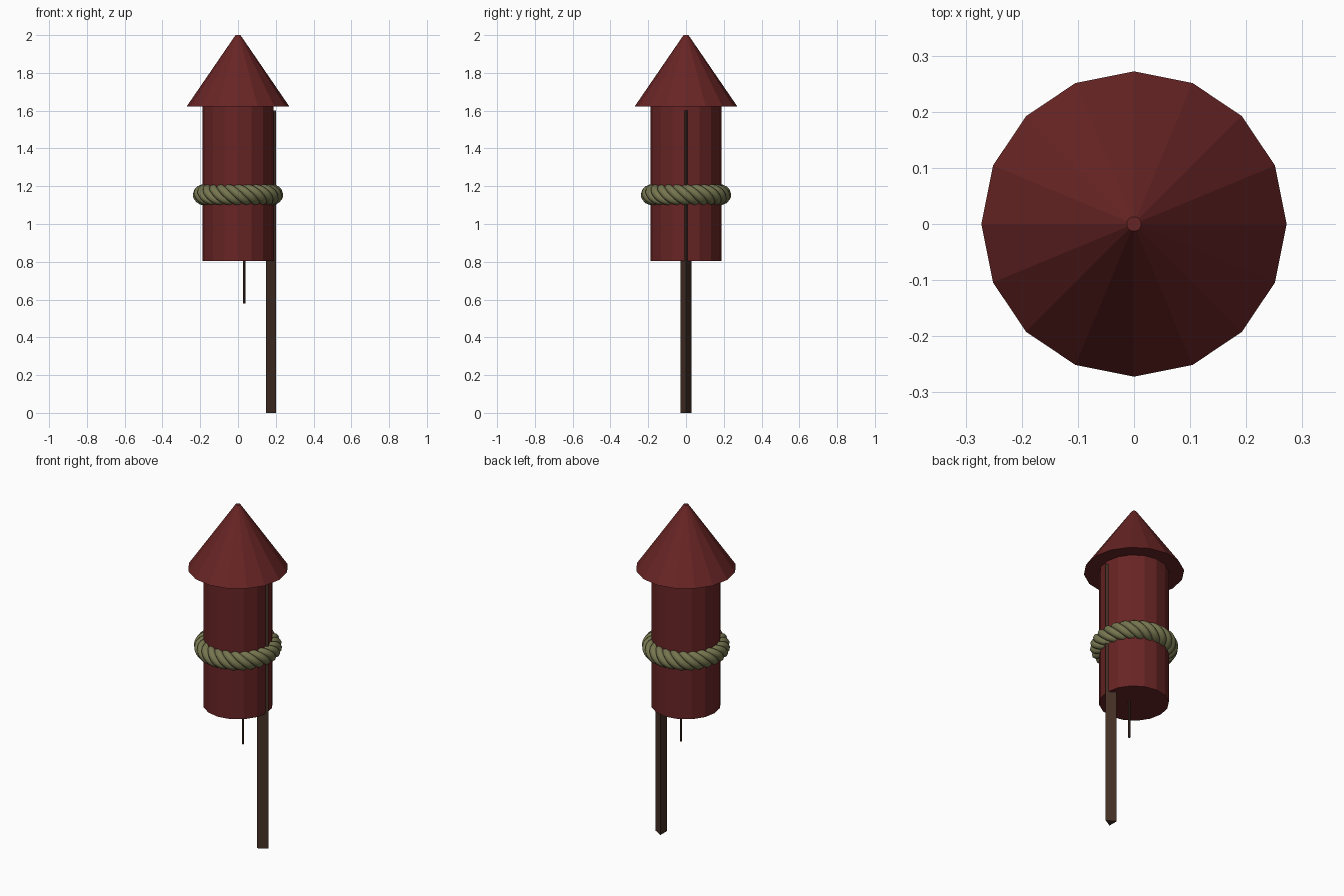
import bpy, bmesh, math
from mathutils import Vector, Matrix

if "Cube" in bpy.data.objects:
    bpy.data.objects.remove(bpy.data.objects["Cube"])


def material(name, rgb):
    m = bpy.data.materials.new(name)
    m.diffuse_color = (*rgb, 1)
    m.use_nodes = True
    m.node_tree.nodes["Principled BSDF"].inputs["Base Color"].default_value = m.diffuse_color
    return m


RED = material("dark red", (0.14, 0.018, 0.018))
WOOD = material("dark brown wood", (0.06, 0.03, 0.02))
ROPE = material("olive rope", (0.18, 0.18, 0.08))


def prism(name, sides, r1, r2, z1, z2, x, mat):
    """Flat-sided cylinder or cone with a corner pointing to +x."""
    bm = bmesh.new()
    rings = []
    for r, z in ((r1, z1), (r2, z2)):
        rings.append([bm.verts.new((x + r * math.cos(i * math.tau / sides),
                                    r * math.sin(i * math.tau / sides), z))
                      for i in range(sides)])
    lo, hi = rings
    for i in range(sides):
        j = (i + 1) % sides
        bm.faces.new((lo[i], lo[j], hi[j], hi[i]))
    bm.faces.new(lo[::-1])
    bm.faces.new(hi)
    me = bpy.data.meshes.new(name)
    bm.to_mesh(me)
    bm.free()
    me.materials.append(mat)
    ob = bpy.data.objects.new(name, me)
    bpy.context.collection.objects.link(ob)
    return ob


# Rocket tube, nose cone, guide stick and fuse
prism("tube", 16, 0.189, 0.189, 0.805, 1.63, 0, RED)
prism("nose_cone", 16, 0.272, 0.013, 1.622, 2.0, 0, RED)
prism("guide_stick", 3, 0.035, 0.035, 0.0, 1.6, 0.165, WOOD)
prism("fuse", 8, 0.006, 0.006, 0.58, 0.83, 0.033, WOOD)

# Twisted rope: strands winding around a ring
STRANDS, TURNS, STEPS = 4, 6, 160
RING, OFFSET, THICK, HEIGHT = 0.184, 0.033, 0.022, 1.155
for s in range(STRANDS):
    cu = bpy.data.curves.new(f"rope_strand_{s + 1}", 'CURVE')
    cu.dimensions = '3D'
    cu.bevel_depth = THICK
    cu.bevel_resolution = 2
    sp = cu.splines.new('POLY')
    sp.points.add(STEPS - 1)
    sp.use_cyclic_u = True
    for i, p in enumerate(sp.points):
        a = i / STEPS * math.tau
        t = -a * TURNS + s * math.tau / STRANDS
        r = RING + OFFSET * math.cos(t)
        p.co = (r * math.cos(a), r * math.sin(a), HEIGHT + OFFSET * math.sin(t), 1)
    sp.use_smooth = True
    cu.materials.append(ROPE)
    ob = bpy.data.objects.new(f"rope_strand_{s + 1}", cu)
    bpy.context.collection.objects.link(ob)
